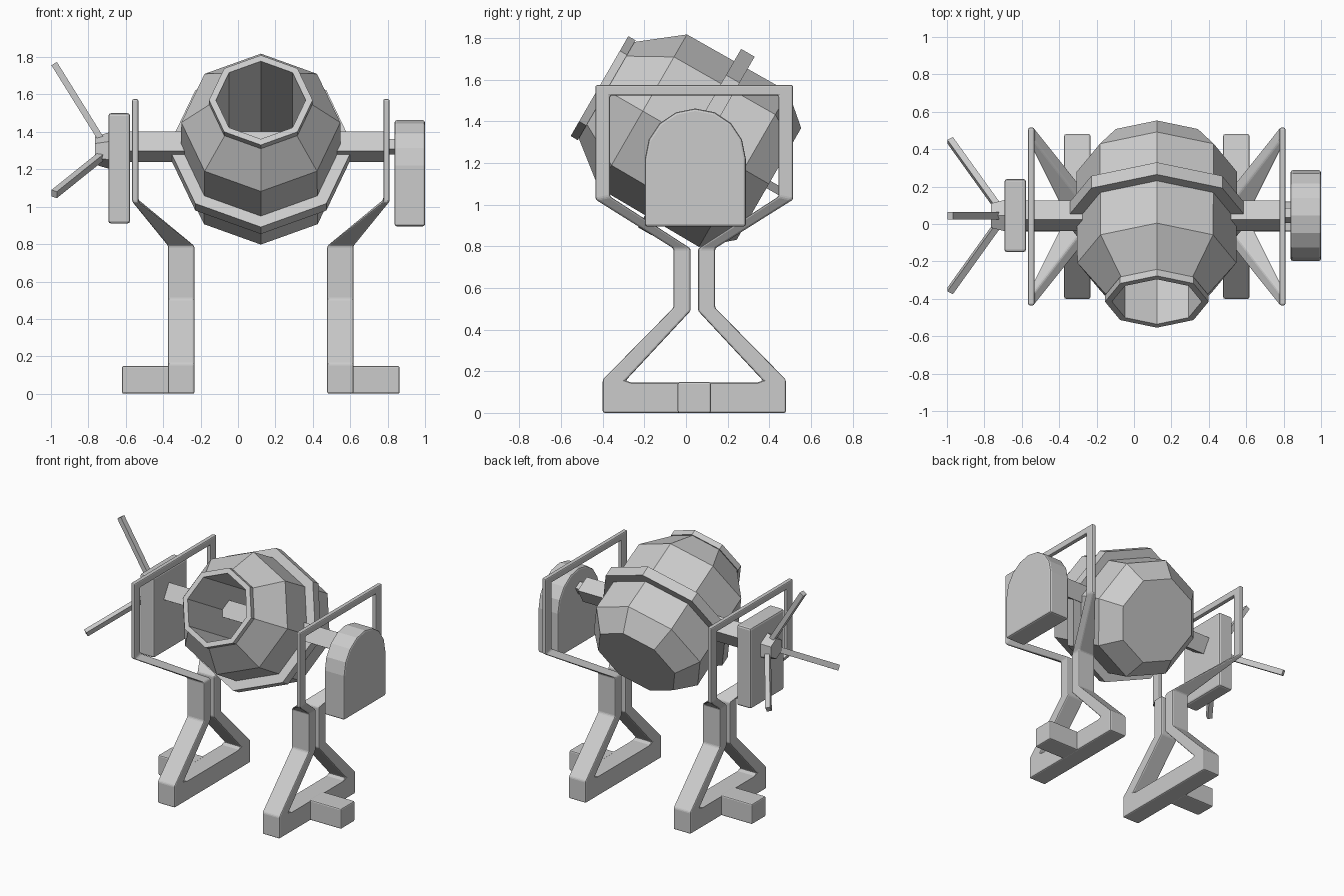
import bpy, bmesh, math
from mathutils import Matrix, Vector

old = bpy.data.objects.get("Cube")
if old:
    bpy.data.objects.remove(old, do_unlink=True)

MID = Vector((0.122, 0.04, 0))      # symmetry centre of the stand
AXLE_Y, AXLE_Z = 0.045, 1.32

grey = bpy.data.materials.new("plain_grey")
grey.use_nodes = True
colour = (0.6, 0.6, 0.6, 1)
grey.diffuse_color = colour
grey.node_tree.nodes["Principled BSDF"].inputs["Base Color"].default_value = colour


def finish(name, bm, matrix=None, bevel=0, mirror=None):
    bmesh.ops.recalc_face_normals(bm, faces=bm.faces)
    mesh = bpy.data.meshes.new(name)
    bm.to_mesh(mesh)
    bm.free()
    mesh.materials.append(grey)
    obj = bpy.data.objects.new(name, mesh)
    bpy.context.collection.objects.link(obj)
    if matrix:
        obj.matrix_world = matrix
    if mirror:
        mod = obj.modifiers.new("Mirror", 'MIRROR')
        mod.use_axis = mirror
        mod.use_clip = True
    if bevel:
        mod = obj.modifiers.new("Bevel", 'BEVEL')
        mod.width = bevel
        mod.segments = 2
        mod.limit_method = 'ANGLE'
    return obj


def box(name, lo, hi, matrix=None, bevel=0, mirror=None):
    lo, hi = Vector(lo), Vector(hi)
    bm = bmesh.new()
    bmesh.ops.create_cube(bm, size=1)
    for v in bm.verts:
        v.co = (lo + hi) / 2 + v.co * (hi - lo)
    return finish(name, bm, matrix, bevel, mirror)


def lathe(name, profile, matrix, closed=False, sides=8):
    """Revolve (height, radius) points around local z."""
    bm = bmesh.new()
    rings = []
    for t, r in profile:
        if r == 0:
            rings.append([bm.verts.new((0, 0, t))] * sides)
        else:
            angles = [math.tau * k / sides for k in range(sides)]
            rings.append([bm.verts.new((r * math.cos(a), r * math.sin(a), t)) for a in angles])
    pairs = list(zip(rings, rings[1:]))
    if closed:
        pairs.append((rings[-1], rings[0]))
    for a, b in pairs:
        for k in range(sides):
            n = (k + 1) % sides
            corners = list(dict.fromkeys((a[k], a[n], b[n], b[k])))
            bm.faces.new(corners)
    bmesh.ops.dissolve_limit(bm, angle_limit=0.01, verts=bm.verts, edges=bm.edges)
    return finish(name, bm, matrix)


# Tilted drum with a straight bore, a mouth rim and a collar
tilt = Matrix.Translation((MID.x, 0, 1.33)) @ Matrix.Rotation(math.radians(60), 4, 'X')
lathe("drum", [(-0.46, 0), (-0.46, 0.31), (-0.32, 0.43), (0.24, 0.425), (0.45, 0.26),
               (0.45, 0.24), (-0.4, 0.24), (-0.4, 0)], tilt)
lathe("mouth_rim", [(0.44, 0.277), (0.48, 0.277), (0.48, 0.24), (0.44, 0.24)], tilt, True)
lathe("collar", [(-0.095, 0.495), (-0.02, 0.495), (-0.02, 0.4), (-0.095, 0.4)], tilt, True)

# Square axle through the drum, turned with it
axle = Matrix.Translation((0, AXLE_Y, AXLE_Z)) @ Matrix.Rotation(math.radians(-30), 4, 'X')
box("axle", (-0.6, -0.06, -0.06), (0.79, 0.06, 0.06), axle)
box("motor_spindle", (0.78, -0.03, -0.03), (0.86, 0.03, 0.03), axle)

# Stand: each station gives outer (w, z), inner (w, z) and the x span
thin, thick = (0.655, 0.688), (0.355, 0.495)
stations = [
    ((0, 1.575), (0, 1.525), thin),
    ((0.475, 1.575), (0.405, 1.525), thin),
    ((0.475, 1.025), (0.405, 1.04), thin),
    ((0.10, 0.79), (0.018, 0.79), thick),
    ((0.10, 0.505), (0.018, 0.49), thick),
    ((0.44, 0.16), (0.33, 0.155), thick),
    ((0.44, 0), (0.30, 0.145), thick),
    ((0, 0), (0, 0.145), thick),
]
bm = bmesh.new()
sections = []
for outer, inner, (x0, x1) in stations:
    corners = [(x0, *outer), (x1, *outer), (x1, *inner), (x0, *inner)]
    sections.append([bm.verts.new(c) for c in corners])
for a, b in zip(sections, sections[1:]):
    for k in range(4):
        n = (k + 1) % 4
        bm.faces.new((a[k], a[n], b[n], b[k]))
stand_place = Matrix.Translation(MID)
finish("stand_frames", bm, stand_place, 0.009, (True, True, False))
box("outer_feet", (0.48, -0.08, 0), (0.742, 0.08, 0.148), stand_place, 0.009, (True, False, False))

# Motor housing with an arched top
bm = bmesh.new()
arch = [(-0.2425, 0.895)]
for k in range(9):
    a = math.pi * (1 - k / 8)
    arch.append((0.2425 * math.cos(a), 1.22 + 0.2425 * math.sin(a)))
arch.append((0.2425, 0.895))
face = bm.faces.new([bm.verts.new((0.837, AXLE_Y + y, z)) for y, z in arch])
extruded = bmesh.ops.extrude_face_region(bm, geom=[face])["geom"]
bmesh.ops.translate(bm, vec=(0.163, 0, 0), verts=[v for v in extruded if isinstance(v, bmesh.types.BMVert)])
finish("motor_housing", bm, None, 0.012)

# Gearbox, hub and three hand spokes
box("gearbox", (-0.693, -0.15, 0.91), (-0.577, 0.24, 1.5), None, 0.014)
hub_place = Matrix.Translation((-0.69, AXLE_Y, 1.3)) @ Matrix.Rotation(-math.pi / 2, 4, 'Y')
lathe("wheel_hub", [(-0.01, 0), (-0.01, 0.1), (0.075, 0.075), (0.075, 0)], hub_place, sides=6)
for k in range(3):
    a = math.tau * k / 3
    out = Vector((0, math.sin(a), math.cos(a)))
    centre = Vector((0, AXLE_Y, 1.3))
    start = centre + out * 0.05 + Vector((-0.725, 0, 0))
    end = centre + out * 0.465 + Vector((-0.983, 0, 0))
    z = (end - start).normalized()
    y = z.cross(out).normalized()
    x = y.cross(z)
    place = Matrix.Translation(start) @ Matrix((x, y, z)).transposed().to_4x4()
    box("hand_spoke", (-0.017, -0.02, 0), (0.017, 0.02, (end - start).length), place)
